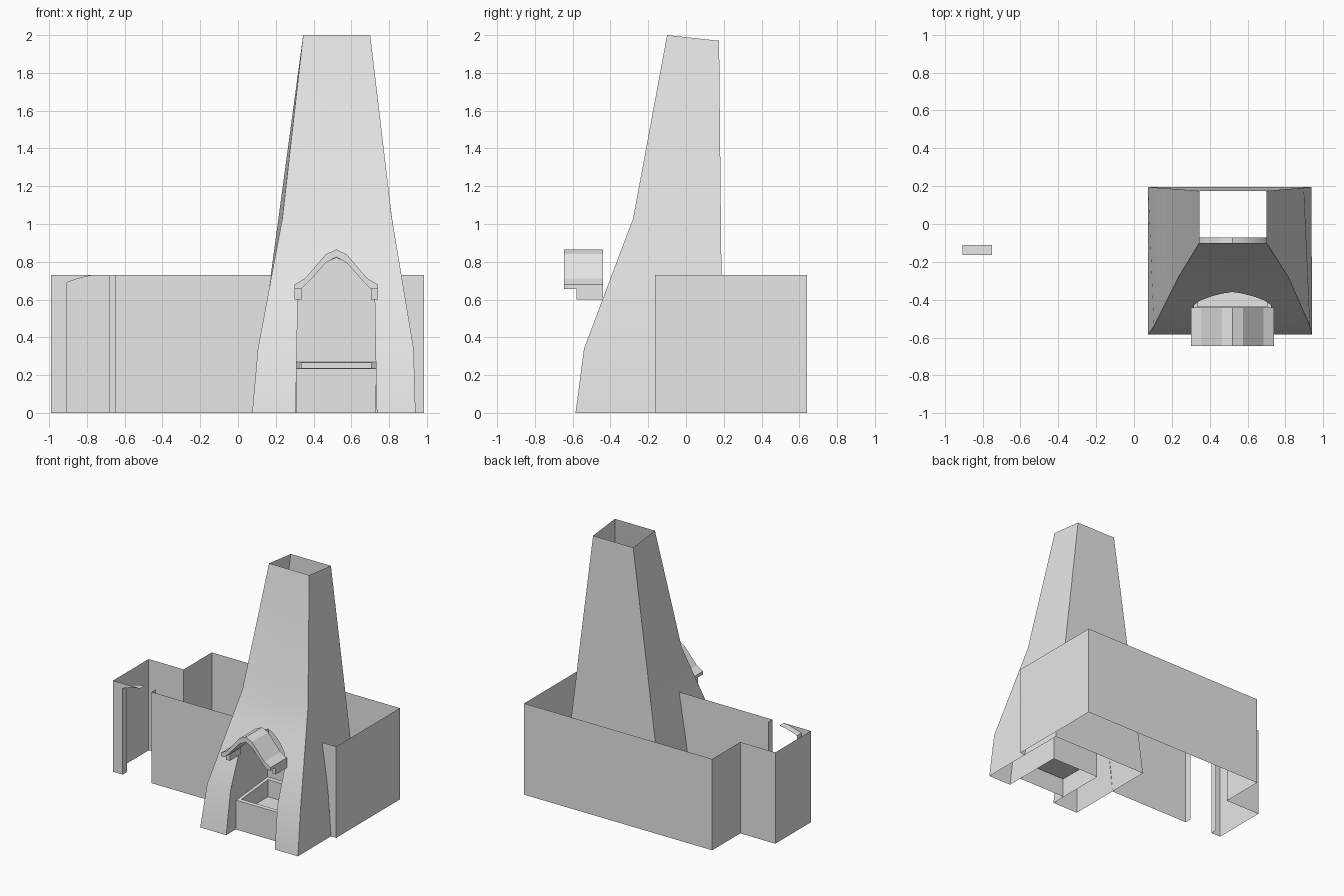
import bpy, bmesh

if "Cube" in bpy.data.objects:
    bpy.data.objects.remove(bpy.data.objects["Cube"])

stone = bpy.data.materials.new("grey_stone")
stone.diffuse_color = (0.8, 0.8, 0.8, 1)
stone.use_nodes = True
stone.node_tree.nodes["Principled BSDF"].inputs["Base Color"].default_value = stone.diffuse_color


def make(name, faces, smooth=None):
    """Object from a list of polygons, shared corners welded."""
    bm = bmesh.new()
    for f in faces:
        bm.faces.new([bm.verts.new(p) for p in f])
    bmesh.ops.remove_doubles(bm, verts=bm.verts, dist=0.0005)
    bmesh.ops.recalc_face_normals(bm, faces=bm.faces)
    me = bpy.data.meshes.new(name)
    bm.to_mesh(me)
    bm.free()
    me.materials.append(stone)
    ob = bpy.data.objects.new(name, me)
    bpy.context.collection.objects.link(ob)
    if smooth:
        bpy.context.view_layer.objects.active = ob
        ob.select_set(True)
        bpy.ops.object.shade_smooth_by_angle(angle=smooth)
        ob.select_set(False)
    return ob


def lerp(table, z):
    """Piecewise linear lookup in (z, value) pairs."""
    for (z0, a), (z1, b) in zip(table, table[1:]):
        if z <= z1:
            return a + (b - a) * (z - z0) / (z1 - z0)
    return table[-1][1]


def extrude(profile, y0, y1):
    """Closed prism from an (x, z) outline."""
    n = len(profile)
    out = [[(x, y, z) for x, z in profile] for y in (y0, y1)]
    for i in range(n):
        a, b = profile[i], profile[(i + 1) % n]
        out.append([(a[0], y0, a[1]), (b[0], y0, b[1]), (b[0], y1, b[1]), (a[0], y1, a[1])])
    return out


# Tower shape: front ridge depth, side edges, back edges
FY = [(0, -.585), (.34, -.54), (1.03, -.28), (2, -.10)]
FL = [(0, .075), (.34, .105), (1.03, .235), (2, .345)]
FR = [(0, .94), (.34, .93), (1.03, .815), (2, .70)]
MID = .52
# Fireplace opening half width by height
OPEN = [(0, .215), (.34, .208), (.64, .203), (.70, .17), (.76, .11), (.80, .05), (.82, 0), (2, 0)]
LEVELS = [0, .34, .64, .70, .76, .80, .82, 1.03, 2]
NICHE = -.07


def back(z):
    return .075 + .135 * z, .938 - .119 * z, .195 - .01 * z


def row(z):
    y, w = lerp(FY, z), lerp(OPEN, z)
    return [(lerp(FL, z), y, z), (MID - w, y, z), (MID + w, y, z), (lerp(FR, z), y, z)]


def to_back(p):
    return (p[0], NICHE, p[2])


tower, niche = [], []
for z0, z1 in zip(LEVELS, LEVELS[1:]):
    a, b = row(z0), row(z1)
    tower += [[a[0], a[1], b[1], b[0]], [a[2], a[3], b[3], b[2]]]
    # Back and sides, back rim slightly lower
    zb1 = 1.97 if z1 == 2 else z1
    (l0, r0, y0), (l1, r1, y1) = back(z0), back(z1)
    bl0, br0, bl1, br1 = (l0, y0, z0), (r0, y0, z0), (l1, y1, zb1), (r1, y1, zb1)
    tower += [[bl0, a[0], b[0], bl1], [a[3], br0, br1, b[3]], [br0, bl0, bl1, br1]]
    # Arched recess behind the opening
    if z1 <= .82:
        for i in (1, 2):
            niche.append([a[i], to_back(a[i]), to_back(b[i]), b[i]])
        top = [to_back(b[2]), to_back(b[1])] if z1 < .82 else [to_back(b[1])]
        niche.append([to_back(a[1]), to_back(a[2])] + top)
make("chimney_tower", tower, .5)
make("fireplace_recess", niche, .5)

# Hearth: front panel, sloped rim and sunken basin
hx0, hx1, hy0, hy1, hz0, hz1 = .31, .73, -.465, NICHE, .235, .27


def ring(dx, dy, z=None):
    pts = [(hx0 + dx, hy0 + dy), (hx1 - dx, hy0 + dy), (hx1 - dx, hy1 - dy), (hx0 + dx, hy1 - dy)]
    return [(x, y, hz0 + (hz1 - hz0) * (y - hy0) / (hy1 - hy0) if z is None else z) for x, y in pts]


outer, inner, floor = ring(0, 0), ring(.025, .03), ring(.025, .03, .13)
hearth = [floor, [(hx0, hy0, 0), (hx1, hy0, 0), outer[1], outer[0]]]
for i in range(4):
    j = (i + 1) % 4
    hearth += [[outer[i], outer[j], inner[j], inner[i]], [inner[i], inner[j], floor[j], floor[i]]]
make("hearth", hearth)

# Hood over the opening, with a bracket foot on each side
half_out = [(-.22, .655), (-.22, .68), (-.165, .712), (-.055, .84)]
half_in = [(-.185, .655), (-.14, .70), (-.055, .795)]
outline = half_out + [(0, .865)] + [(-x, z) for x, z in reversed(half_out)]
outline += [(-x, z) for x, z in half_in] + [(0, .825)] + list(reversed(half_in))
make("hood", extrude([(MID + x, z) for x, z in outline], -.645, -.44))
for name, s in (("left_hood_foot", -1), ("right_hood_foot", 1)):
    make(name, extrude([(MID + s * x, z) for x, z in
                        ((.185, .60), (.22, .60), (.22, .656), (.185, .656))], -.58, -.44))

# House walls: plain sheets around a stepped plan
H, WY = .73, -.165
plan = [(-.99, WY), (-.99, .285), (-.68, .285), (-.68, .64), (.985, .64), (.985, WY)]
make("outer_walls", [[(*p, 0), (*q, 0), (*q, H), (*p, H)] for p, q in zip(plan, plan[1:])])


def tower_side(front, side, z):
    t = (WY - lerp(FY, z)) / (back(z)[2] - lerp(FY, z))
    return lerp(front, z) * (1 - t) + back(z)[side] * t


# Front wall, fitted against the tower on both sides
wall = []
for end, front, side in ((-.65, FL, 0), (.985, FR, 1)):
    wall.append([(end, WY, 0)] + [(tower_side(front, side, z), WY, z) for z in (0, .34, H)] + [(end, WY, H)])
make("front_wall", wall)

# Doorway: left strip with half arch, and jambs turning inward
arch = [(-.905, 0), (-.905, .69), (-.85, .71), (-.80, .723), (-.75, H)]
JY = -.11
door = [[(-.99, WY, 0)] + [(x, WY, z) for x, z in arch] + [(-.99, WY, H)]]
for p, q in list(zip(arch, arch[1:])) + [((-.65, 0), (-.65, H))]:
    door.append([(p[0], WY, p[1]), (q[0], WY, q[1]), (q[0], JY, q[1]), (p[0], JY, p[1])])
make("doorway", door)
